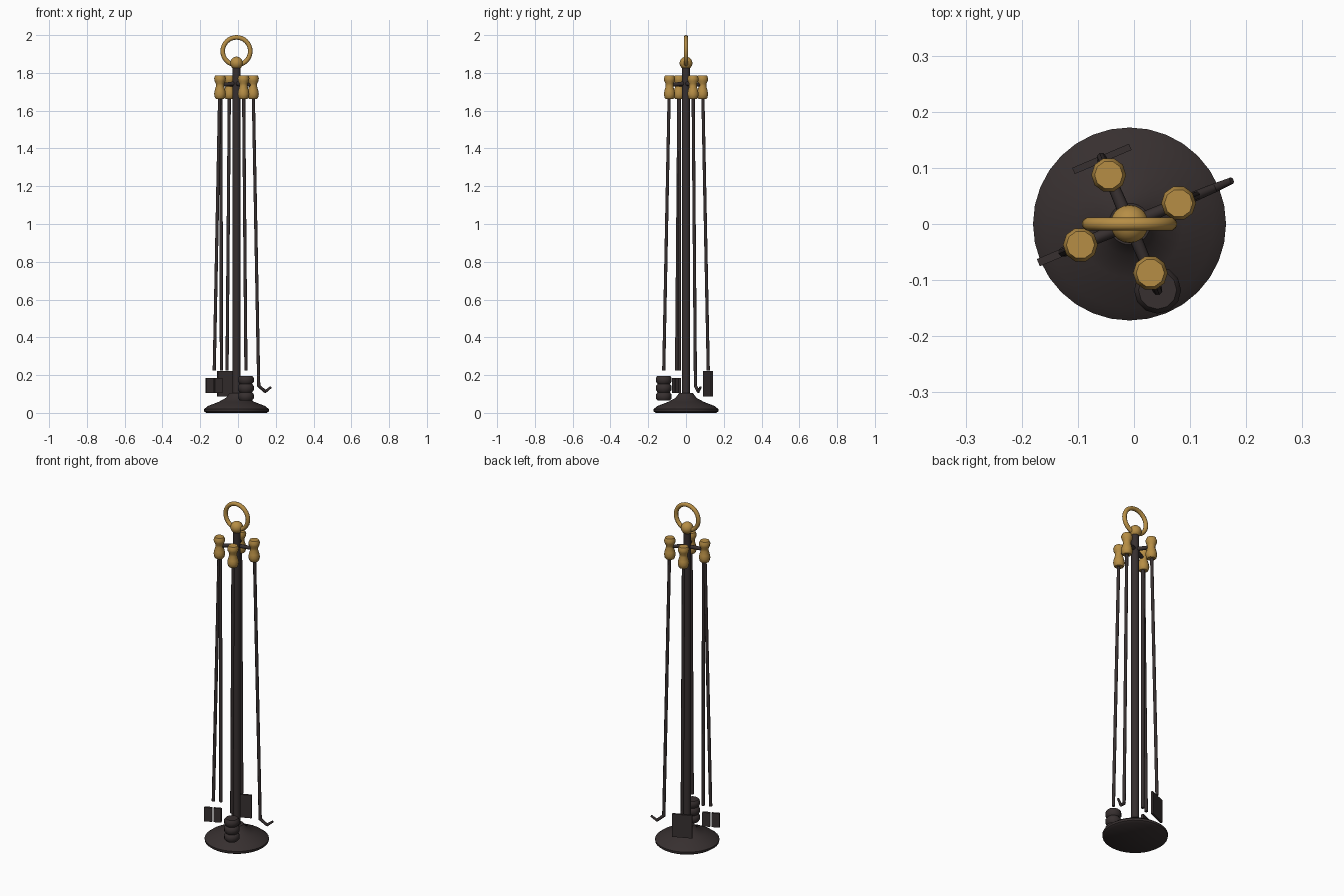
import bpy, bmesh, math
from mathutils import Vector, Matrix

if "Cube" in bpy.data.objects:
    bpy.data.objects.remove(bpy.data.objects["Cube"])

AXIS_X = -0.008          # stand axis
TILT = math.radians(23)  # turn of the four-armed hanger


def material(name, rgb):
    m = bpy.data.materials.new(name)
    m.use_nodes = True
    m.diffuse_color = (*rgb, 1)
    bsdf = m.node_tree.nodes["Principled BSDF"]
    bsdf.inputs["Base Color"].default_value = (*rgb, 1)
    bsdf.inputs["Roughness"].default_value = 0.6
    return m


IRON = material("dark iron", (0.038, 0.029, 0.029))
BRASS = material("aged brass", (0.47, 0.27, 0.06))


def finish(name, bm, mat, angle=40):
    bmesh.ops.recalc_face_normals(bm, faces=bm.faces)
    mesh = bpy.data.meshes.new(name)
    bm.to_mesh(mesh)
    bm.free()
    mesh.materials.append(mat)
    ob = bpy.data.objects.new(name, mesh)
    bpy.context.collection.objects.link(ob)
    bpy.ops.object.select_all(action='DESELECT')
    ob.select_set(True)
    bpy.context.view_layer.objects.active = ob
    bpy.ops.object.shade_smooth_by_angle(angle=math.radians(angle))
    return ob


def polar(turn, r, z):
    a = TILT + turn * math.pi / 2
    return Vector((AXIS_X + r * math.cos(a), r * math.sin(a), z))


def lathe(name, profile, centre, mat, sides):
    """Revolve (radius, z) points around a vertical axis and cap both ends."""
    bm = bmesh.new()
    rings = [[bm.verts.new((centre.x + r * math.cos(2 * math.pi * i / sides),
                            centre.y + r * math.sin(2 * math.pi * i / sides), z))
              for i in range(sides)] for r, z in profile]
    for low, high in zip(rings, rings[1:]):
        for i in range(sides):
            j = (i + 1) % sides
            bm.faces.new((low[i], low[j], high[j], high[i]))
    bm.faces.new(rings[0])
    bm.faces.new(rings[-1])
    return finish(name, bm, mat)


def bar(name, a, b, r1, r2, mat=IRON, sides=8):
    """Round bar running from a to b."""
    bm = bmesh.new()
    d = b - a
    m = Matrix.Translation((a + b) / 2) @ d.to_track_quat('Z', 'Y').to_matrix().to_4x4()
    bmesh.ops.create_cone(bm, cap_ends=True, segments=sides, radius1=r1, radius2=r2,
                          depth=d.length, matrix=m)
    return finish(name, bm, mat, 50)


def plate(name, turn, r, z, radial, tangential, height):
    """Box aligned with one of the hanger arms."""
    bm = bmesh.new()
    m = (Matrix.Translation(polar(turn, r, z))
         @ Matrix.Rotation(TILT + turn * math.pi / 2, 4, 'Z')
         @ Matrix.Diagonal((radial, tangential, height, 1)))
    bmesh.ops.create_cube(bm, size=1, matrix=m)
    return finish(name, bm, IRON)


# Stand: base, pole, ball and ring
centre = Vector((AXIS_X, 0, 0))
lathe("base", [(0.160, 0), (0.171, 0.008), (0.172, 0.02), (0.150, 0.037),
               (0.095, 0.058), (0.055, 0.08), (0.037, 0.105)], centre, IRON, 32)
bar("pole", polar(0, 0, 0.09), polar(0, 0, 1.84), 0.021, 0.021, sides=16)

bm = bmesh.new()
bmesh.ops.create_uvsphere(bm, u_segments=20, v_segments=12, radius=0.034,
                          matrix=Matrix.Translation((AXIS_X, 0, 1.852)))
finish("top_ball", bm, BRASS)

bpy.ops.mesh.primitive_torus_add(major_radius=0.073, minor_radius=0.012,
                                 major_segments=32, minor_segments=10,
                                 location=(AXIS_X, 0, 1.915), rotation=(math.pi / 2, 0, 0))
ring = bpy.context.object
ring.name = "carrying_ring"
ring.data.materials.append(BRASS)
bpy.ops.object.shade_smooth()

# Hanger arms and turned handles
HANDLE = [(0.022, 1.663), (0.027, 1.668), (0.031, 1.688), (0.028, 1.706), (0.021, 1.73),
          (0.022, 1.743), (0.029, 1.757), (0.031, 1.772), (0.025, 1.787)]
TOOLS = ["poker", "shovel", "tongs", "brush"]
for turn, tool in enumerate(TOOLS):
    bar(tool + "_hanger_arm", polar(turn, 0, 1.745), polar(turn, 0.09, 1.735), 0.012, 0.010)
    lathe(tool + "_handle", HANDLE, polar(turn, 0.095, 0), BRASS, 10)

# Rods lean outward from the handles
for turn, tool in enumerate(TOOLS):
    foot = 0.14 if tool == "poker" else 0.225
    bar(tool + "_rod", polar(turn, 0.097, 1.68), polar(turn, 0.128, foot), 0.009, 0.009)
bar("tongs_inner_rod", polar(2, 0.089, 1.68), polar(2, 0.087, 0.225), 0.009, 0.009)

# Poker hook
bar("poker_hook_lower", polar(0, 0.126, 0.145), polar(0, 0.166, 0.112), 0.009, 0.008)
bar("poker_hook_tip", polar(0, 0.163, 0.111), polar(0, 0.198, 0.136), 0.008, 0.006)

# Shovel blade and tong jaws
plate("shovel_blade", 1, 0.126, 0.153, 0.012, 0.11, 0.135)
for side, r in (("outer", 0.155), ("inner", 0.105)):
    plate("tongs_" + side + "_jaw", 2, r, 0.145, 0.043, 0.014, 0.082)

# Brush head with three bulging rows
rows = []
for i in range(3):
    z = 0.065 + i * 0.044
    rows += [(0.032, z), (0.042, z + 0.012), (0.042, z + 0.032), (0.034, z + 0.043)]
lathe("brush_head", rows, polar(3, 0.128, 0), IRON, 12)
